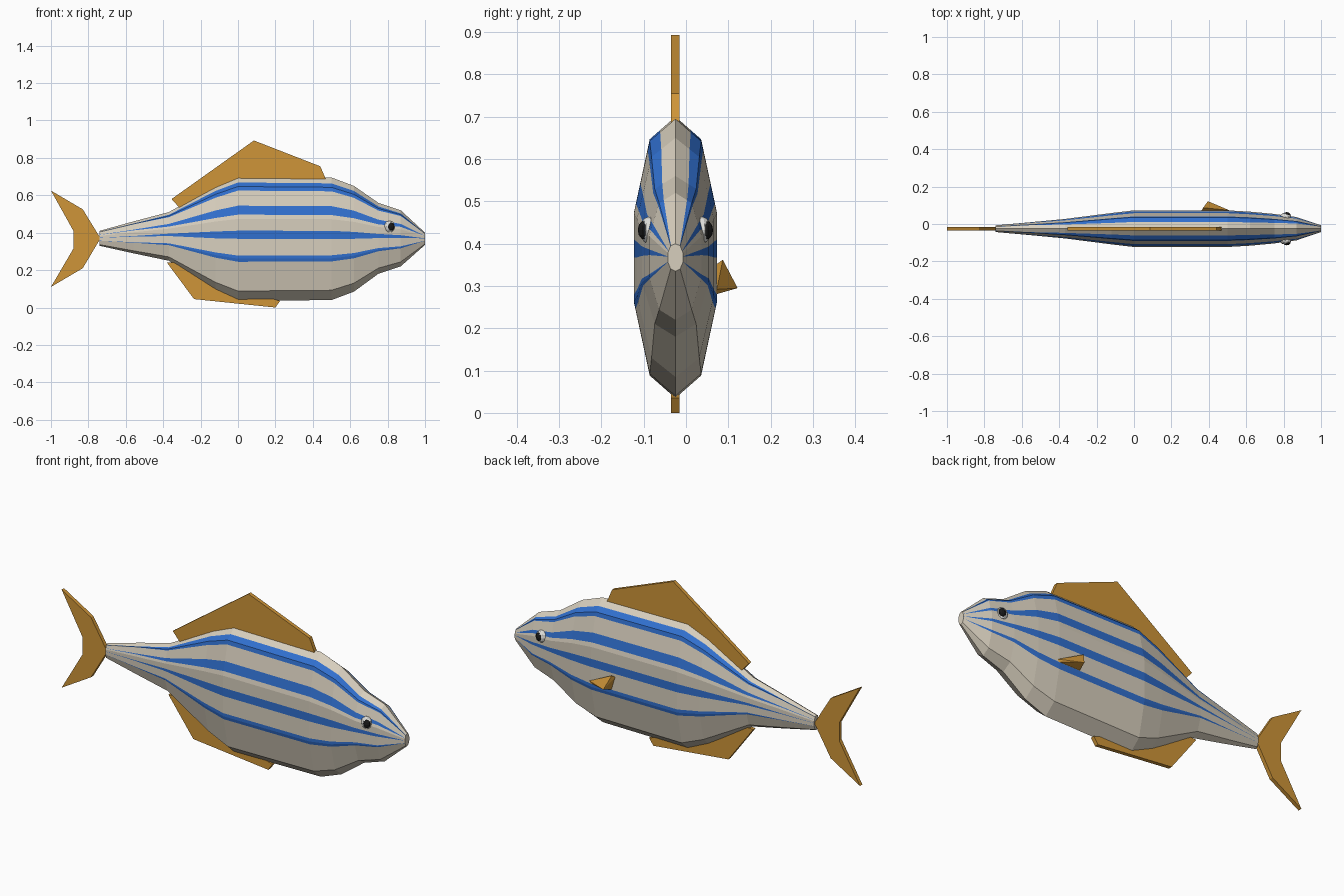
import bpy, bmesh
from math import radians
from mathutils import Vector

old = bpy.data.objects.get("Cube")
if old:
    bpy.data.objects.remove(old, do_unlink=True)

MID_Y = -0.025  # the symmetry plane of the fish


def material(name, r, g, b):
    m = bpy.data.materials.new(name)
    m.use_nodes = True
    m.diffuse_color = (r, g, b, 1)
    m.node_tree.nodes["Principled BSDF"].inputs["Base Color"].default_value = (r, g, b, 1)
    return m


CREAM = material("cream scales", 0.68, 0.62, 0.51)
BLUE = material("blue stripe", 0.03, 0.16, 0.62)
ORANGE = material("orange fin", 0.62, 0.30, 0.04)
WHITE = material("eye white", 0.75, 0.75, 0.72)
BLACK = material("pupil black", 0.01, 0.01, 0.01)


def make_object(name, bm, *mats):
    bmesh.ops.recalc_face_normals(bm, faces=bm.faces)
    mesh = bpy.data.meshes.new(name)
    bm.to_mesh(mesh)
    bm.free()
    for m in mats:
        mesh.materials.append(m)
    ob = bpy.data.objects.new(name, mesh)
    bpy.context.collection.objects.link(ob)
    return ob


# Body: stations along x (x, top, bottom, half width, stripe width)
STATIONS = [
    (-0.74, 0.41, 0.33, 0.018, 0.1),
    (-0.56, 0.46, 0.29, 0.034, 0.3),
    (-0.37, 0.51, 0.25, 0.052, 0.75),
    (-0.12, 0.65, 0.09, 0.084, 1),
    (0.0, 0.70, 0.035, 0.098, 1),
    (0.5, 0.695, 0.04, 0.098, 1),
    (0.62, 0.65, 0.085, 0.091, 1),
    (0.75, 0.56, 0.18, 0.079, 0.9),
    (0.87, 0.52, 0.22, 0.062, 0.7),
    (1.0, 0.40, 0.335, 0.018, 0.1),
]
# Cross-section corners (height fraction, width fraction)
SECTION = [(1, 0), (0.84, 0.62), (0.32, 1), (-0.32, 1), (-0.84, 0.62), (-1, 0)]
# Stripes (middle height fraction, half thickness)
STRIPES = [(0.84, 0.065), (0.46, 0.072), (0.065, 0.065), (-0.32, 0.05)]


def section_width(v):
    for (v0, w0), (v1, w1) in zip(SECTION, SECTION[1:]):
        if v >= v1:
            return w0 + (w1 - w0) * (v0 - v) / (v0 - v1)
    return 0


def half_ring(stripe_width):
    levels = {v for v, _ in SECTION}
    for mid, half in STRIPES:
        levels |= {mid + half * stripe_width, mid - half * stripe_width}
    return sorted(levels, reverse=True)


bm = bmesh.new()
rings = []
for x, top, bottom, width, stripe in STATIONS:
    levels = half_ring(stripe)
    mid, half = (top + bottom) / 2, (top - bottom) / 2
    loop = [(v, 1) for v in levels] + [(v, -1) for v in levels[-2:0:-1]]
    rings.append([bm.verts.new((x, MID_Y + s * width * section_width(v), mid + half * v))
                  for v, s in loop])

full = half_ring(1)
count = len(rings[0])
for a, b in zip(rings, rings[1:]):
    for i in range(count):
        j = (i + 1) % count
        face = bm.faces.new((a[i], a[j], b[j], b[i]))
        k = i if i < len(full) - 1 else count - 1 - i
        centre = (full[k] + full[k + 1]) / 2
        face.material_index = int(any(abs(centre - m) < h for m, h in STRIPES))
bm.faces.new(rings[0])
bm.faces.new(rings[-1])
make_object("body", bm, CREAM, BLUE)


# Flat fins on the symmetry plane
def flat_fin(name, outline, thickness=0.02):
    bm = bmesh.new()
    face = bm.faces.new([bm.verts.new((x, MID_Y - thickness / 2, z)) for x, z in outline])
    out = bmesh.ops.extrude_face_region(bm, geom=[face])
    moved = [g for g in out["geom"] if isinstance(g, bmesh.types.BMVert)]
    bmesh.ops.translate(bm, verts=moved, vec=(0, thickness, 0))
    return make_object(name, bm, ORANGE)


flat_fin("dorsal_fin", [(-0.355, 0.58), (0.085, 0.893), (0.44, 0.755), (0.47, 0.685),
                        (0.4, 0.64), (0, 0.62), (-0.31, 0.53)])
flat_fin("anal_fin", [(-0.38, 0.24), (-0.235, 0.045), (0.2, 0), (0.225, 0.035),
                      (0, 0.1), (-0.2, 0.25)])
flat_fin("tail_fin", [(-1, 0.625), (-0.83, 0.525), (-0.735, 0.37), (-0.83, 0.21),
                      (-1, 0.11), (-0.88, 0.315), (-0.88, 0.41)])

# Left side fin: a wedge opening towards the tail
bm = bmesh.new()
for co in [(0.51, 0.07, 0.28), (0.51, 0.073, 0.292), (0.395, 0.122, 0.295),
           (0.37, 0.087, 0.362), (0.36, 0.07, 0.35), (0.38, 0.068, 0.28)]:
    bm.verts.new(co)
bmesh.ops.convex_hull(bm, input=bm.verts)
make_object("left_side_fin", bm, ORANGE)


# Eyes
def ball(name, location, scale, mat):
    bm = bmesh.new()
    bmesh.ops.create_uvsphere(bm, u_segments=10, v_segments=6, radius=1)
    bmesh.ops.scale(bm, verts=bm.verts, vec=scale)
    bmesh.ops.translate(bm, verts=bm.verts, vec=Vector(location))
    make_object(name, bm, mat)


for side, s in (("left", 1), ("right", -1)):
    ball(side + "_eye", (0.81, MID_Y + s * 0.063, 0.432), (0.03, 0.022, 0.032), WHITE)
    ball(side + "_pupil", (0.817, MID_Y + s * 0.072, 0.432), (0.021, 0.017, 0.023), BLACK)
